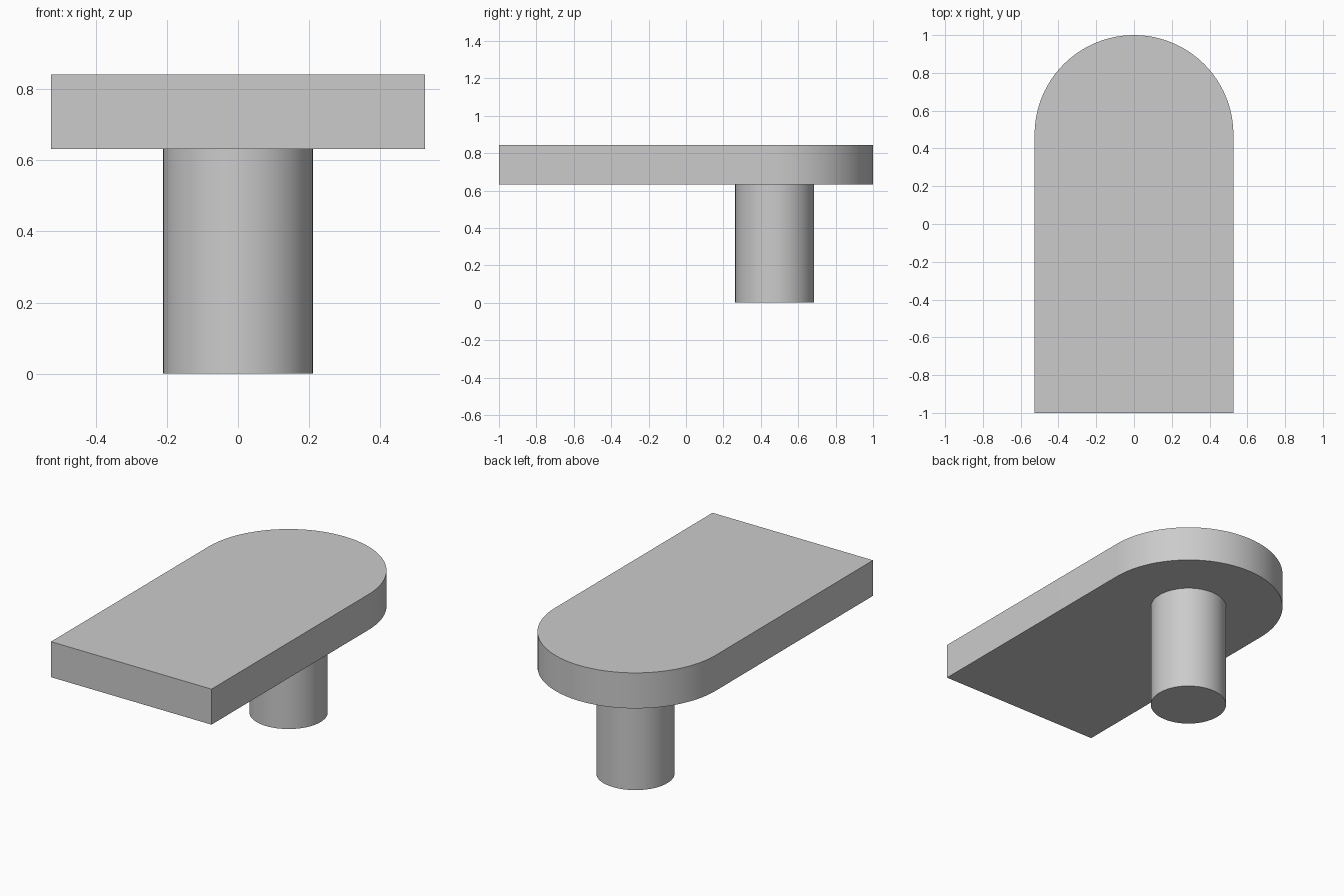
import bpy
import bmesh
from math import cos, sin, pi, radians

cube = bpy.data.objects.get("Cube")
if cube:
    bpy.data.objects.remove(cube, do_unlink=True)

UNIT = 2 / 38             # the plate is 38 units long
RADIUS = 10 * UNIT        # rounded end, also half the plate width
POST_RADIUS = 4 * UNIT
POST_TOP = 12 * UNIT
PLATE_TOP = 16 * UNIT
CENTRE_Y = 1 - RADIUS     # shared axis of rounded end and post

grey = bpy.data.materials.new("plain grey")
grey.use_nodes = True
colour = (0.6, 0.6, 0.6, 1)
grey.diffuse_color = colour
grey.node_tree.nodes["Principled BSDF"].inputs["Base Color"].default_value = colour


def arc(radius, sweep, steps):
    """Points around the shared axis, counter-clockwise from +x."""
    return [(radius * cos(sweep * i / steps), CENTRE_Y + radius * sin(sweep * i / steps))
            for i in range(steps + 1)]


def extrude_profile(name, outline, bottom, top):
    """Solid prism from a counter-clockwise outline."""
    bm = bmesh.new()
    base = bm.faces.new([bm.verts.new((x, y, bottom)) for x, y in outline])
    raised = bmesh.ops.extrude_face_region(bm, geom=[base], use_keep_orig=True)["geom"]
    bmesh.ops.translate(bm, vec=(0, 0, top - bottom),
                        verts=[g for g in raised if isinstance(g, bmesh.types.BMVert)])
    bmesh.ops.recalc_face_normals(bm, faces=bm.faces[:])
    mesh = bpy.data.meshes.new(name)
    bm.to_mesh(mesh)
    bm.free()
    mesh.materials.append(grey)
    obj = bpy.data.objects.new(name, mesh)
    bpy.context.collection.objects.link(obj)
    bpy.ops.object.select_all(action="DESELECT")
    obj.select_set(True)
    bpy.context.view_layer.objects.active = obj
    bpy.ops.object.shade_smooth_by_angle(angle=radians(30))
    return obj


# Plate: square front, semicircular back
extrude_profile("plate", arc(RADIUS, pi, 48) + [(-RADIUS, -1), (RADIUS, -1)],
                POST_TOP, PLATE_TOP)

# Post: cylinder under the rounded end
extrude_profile("post", arc(POST_RADIUS, 2 * pi, 64)[:-1], 0, POST_TOP)
